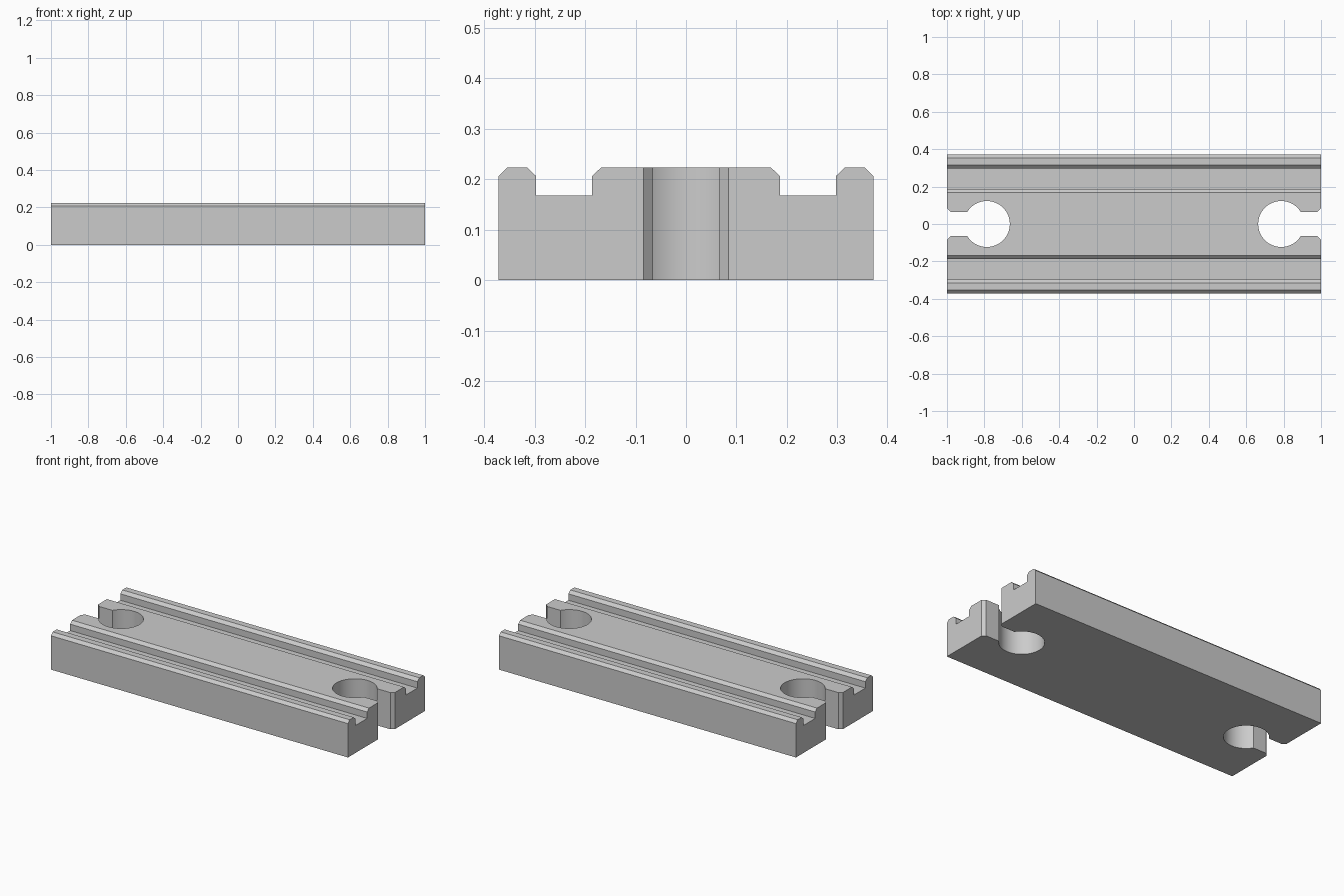
import bpy
import bmesh
from math import asin, cos, sin, pi
from mathutils import Vector

cube = bpy.data.objects.get("Cube")
if cube:
    bpy.data.objects.remove(cube, do_unlink=True)

grey = bpy.data.materials.new("plain grey")
grey.use_nodes = True
colour = (0.6, 0.6, 0.6, 1)
grey.diffuse_color = colour
grey.node_tree.nodes["Principled BSDF"].inputs["Base Color"].default_value = colour


def prism(name, points, direction):
    """Extrude a closed outline along a direction into a solid."""
    bm = bmesh.new()
    face = bm.faces.new([bm.verts.new(p) for p in points])
    extruded = bmesh.ops.extrude_face_region(bm, geom=[face])["geom"]
    verts = [v for v in extruded if isinstance(v, bmesh.types.BMVert)]
    bmesh.ops.translate(bm, verts=verts, vec=Vector(direction))
    bmesh.ops.recalc_face_normals(bm, faces=bm.faces)
    mesh = bpy.data.meshes.new(name)
    bm.to_mesh(mesh)
    bm.free()
    mesh.materials.append(grey)
    obj = bpy.data.objects.new(name, mesh)
    bpy.context.collection.objects.link(obj)
    return obj


# Grooved bar: half cross-section mirrored, then extruded along its length
half = [(0.371, 0), (0.371, 0.206), (0.354, 0.223), (0.315, 0.223),
        (0.297, 0.206), (0.297, 0.167), (0.186, 0.167), (0.186, 0.206),
        (0.168, 0.223)]
section = half + [(-y, z) for y, z in reversed(half)]
bar = prism("grooved_bar", [(-1, y, z) for y, z in section], (2, 0, 0))

# Keyhole slots: round hole with a flared mouth at each end
radius, centre, slot, mouth = 0.123, 0.787, 0.065, 0.084
start = asin(slot / radius)
steps = 64
arc = [start + (2 * pi - 2 * start) * i / steps for i in range(steps + 1)]
outline = [(centre + radius * cos(a), radius * sin(a)) for a in arc]
flare = [(0.981, slot), (1, mouth), (1.1, mouth)]
outline += [(x, -y) for x, y in flare] + list(reversed(flare))

cutters = []
for side, name in ((1, "left"), (-1, "right")):
    cutter = prism(name + "_slot_cutter",
                   [(side * x, y, -0.1) for x, y in outline], (0, 0, 0.5))
    cutter.hide_render = True
    cutters.append(cutter)
    cut = bar.modifiers.new(name + "_slot", "BOOLEAN")
    cut.operation = "DIFFERENCE"
    cut.solver = "EXACT"
    cut.object = cutter

# Apply the cuts, drop the cutters and smooth the round hole walls
bpy.ops.object.select_all(action="DESELECT")
bpy.context.view_layer.objects.active = bar
bar.select_set(True)
for modifier in list(bar.modifiers):
    bpy.ops.object.modifier_apply(modifier=modifier.name)
for cutter in cutters:
    bpy.data.objects.remove(cutter, do_unlink=True)
bpy.ops.object.shade_smooth_by_angle(angle=pi / 6)
